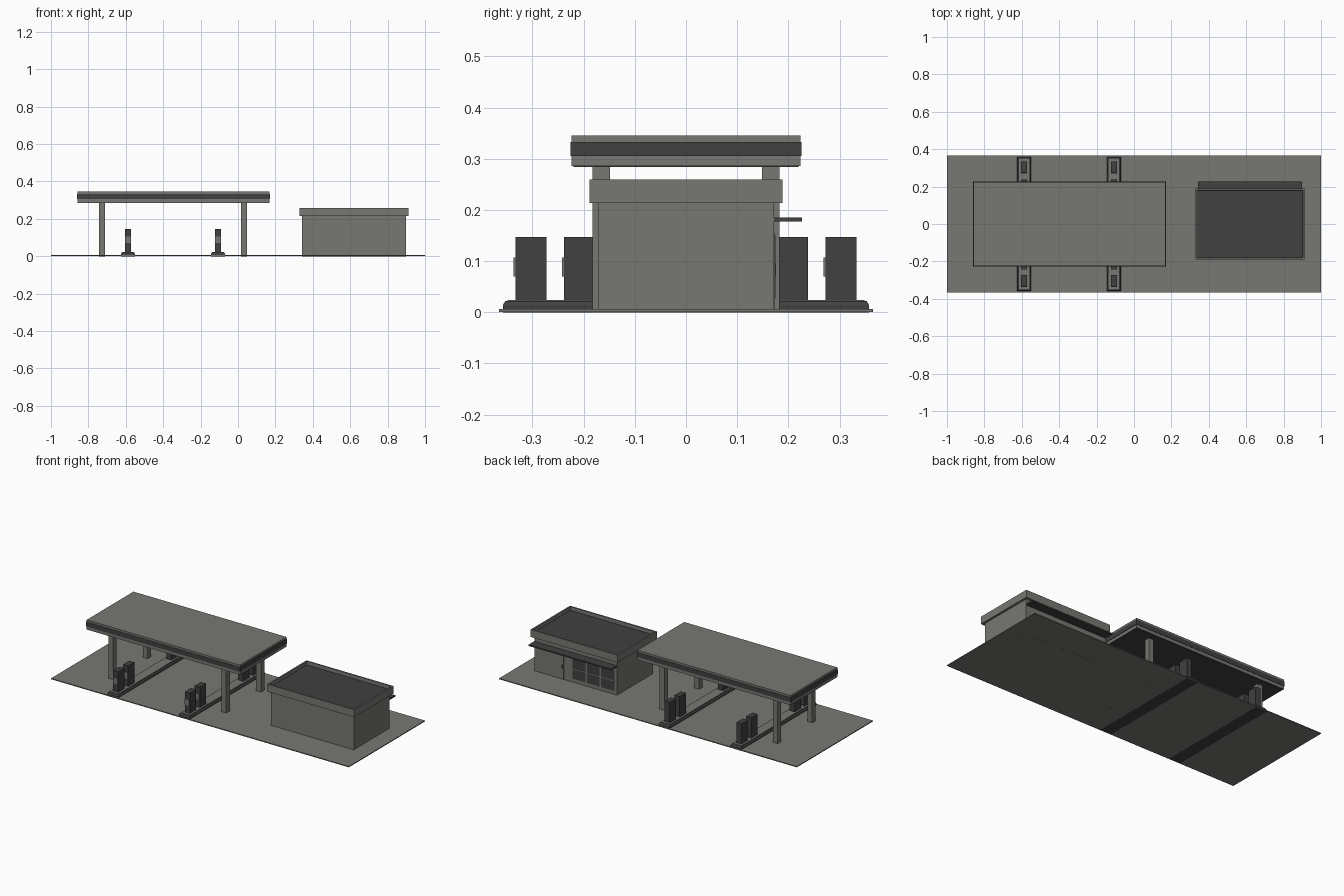
import bpy
import bmesh
from mathutils import Vector

cube = bpy.data.objects.get("Cube")
if cube:
    bpy.data.objects.remove(cube, do_unlink=True)


def material(name, colour):
    m = bpy.data.materials.new(name)
    m.use_nodes = True
    m.diffuse_color = (*colour, 1)
    m.node_tree.nodes["Principled BSDF"].inputs["Base Color"].default_value = (*colour, 1)
    return m


LIGHT = material("concrete grey", (0.185, 0.19, 0.17))
DARK = material("charcoal grey", (0.052, 0.052, 0.052))


def box(name, low, high, *mats, taper=0.0, tray=None):
    """Box between two corners; taper draws in the top, tray=(rim, depth) sinks it."""
    low, high = Vector(low), Vector(high)
    bm = bmesh.new()
    bmesh.ops.create_cube(bm, size=1)
    for v in bm.verts:
        v.co = (low + high) / 2 + v.co * (high - low)
    bm.normal_update()
    top = max(bm.faces, key=lambda f: f.normal.z)
    if taper:
        mid = top.calc_center_median()
        for v in top.verts:
            for i in (0, 1):
                v.co[i] -= taper if v.co[i] > mid[i] else -taper
    if tray:
        bmesh.ops.inset_region(bm, faces=[top], thickness=tray[0])
        bmesh.ops.inset_region(bm, faces=[top], thickness=0.0005, depth=-tray[1])
        top.material_index = 1
    mesh = bpy.data.meshes.new(name)
    bm.to_mesh(mesh)
    bm.free()
    for m in mats:
        mesh.materials.append(m)
    ob = bpy.data.objects.new(name, mesh)
    bpy.context.collection.objects.link(ob)
    return ob


# Forecourt slab
box("forecourt", (-1, -0.365, 0.0006), (1, 0.365, 0.006), LIGHT)

# Canopy: light slab, dark fascia band, dark soffit
box("canopy", (-0.859, -0.224, 0.286), (0.169, 0.224, 0.345), LIGHT)
box("canopy_band", (-0.862, -0.226, 0.305), (0.172, 0.226, 0.333), DARK)
box("canopy_soffit", (-0.855, -0.22, 0.284), (0.165, 0.22, 0.287), DARK)

# Four square columns
for x in (-0.727, 0.033):
    for y in (-0.166, 0.166):
        box("column", (x - 0.016, y - 0.017, 0), (x + 0.016, y + 0.017, 0.29), LIGHT)

# Pump islands, each with a kerb, a pale top and four pumps
for x in (-0.588, -0.107):
    box("island_kerb", (x - 0.037, -0.358, 0), (x + 0.037, 0.358, 0.014), DARK)
    box("island_kerb_top", (x - 0.037, -0.358, 0.014), (x + 0.037, 0.358, 0.022), DARK,
        taper=0.005)
    box("island_top", (x - 0.028, -0.349, 0.021), (x + 0.028, 0.349, 0.0235), LIGHT)
    for y in (-0.303, -0.208, 0.208, 0.303):
        box("pump", (x - 0.017, y - 0.03, 0.022), (x + 0.017, y + 0.03, 0.147), DARK)
        box("pump_display", (x - 0.015, y - 0.034, 0.07), (x + 0.015, y - 0.029, 0.107), LIGHT)

# Shop with a sunken roof behind a parapet
box("shop_walls", (0.342, -0.172, 0), (0.898, 0.172, 0.22), LIGHT)
box("shop_parapet", (0.328, -0.189, 0.214), (0.911, 0.189, 0.259), LIGHT, DARK,
    tray=(0.012, 0.022))
box("shop_awning", (0.342, 0.17, 0.177), (0.898, 0.227, 0.185), DARK)

# Shop window with mullions, on the rear wall
box("shop_window", (0.36, 0.17, 0.027), (0.64, 0.1735, 0.15), DARK)
for i in range(1, 3):
    x = 0.36 + i * 0.28 / 3
    box("window_mullion", (x - 0.004, 0.17, 0.027), (x + 0.004, 0.175, 0.15), LIGHT)
box("window_transom", (0.36, 0.17, 0.086), (0.64, 0.175, 0.092), LIGHT)

# Shop door, flush with the wall colour, with a dark handle
box("shop_door", (0.7, 0.17, 0.006), (0.78, 0.1735, 0.155), LIGHT)
box("door_handle", (0.708, 0.17, 0.07), (0.713, 0.176, 0.095), DARK)
